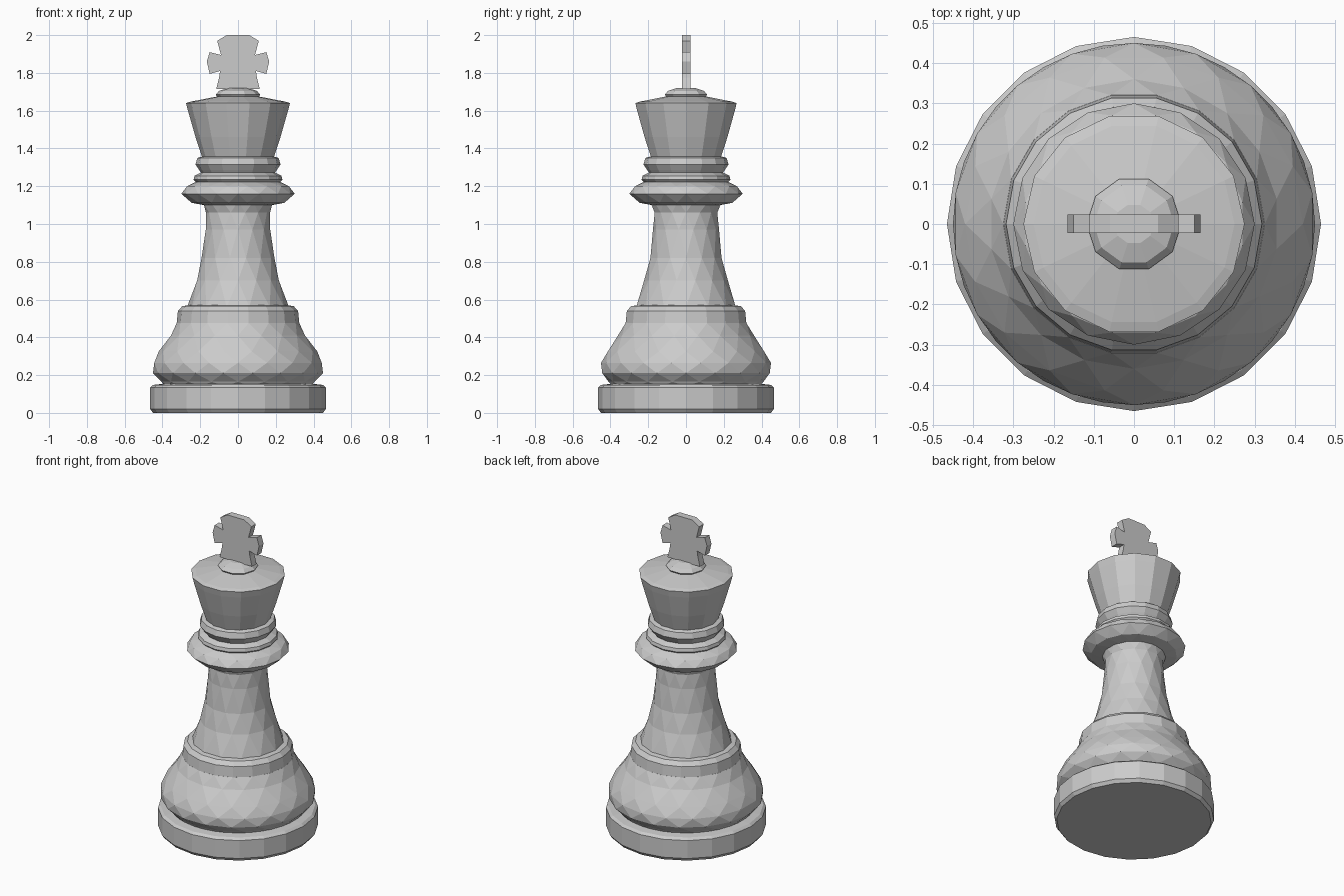
import bpy, bmesh
from math import sin, cos, pi

cube = bpy.data.objects.get("Cube")
if cube:
    bpy.data.objects.remove(cube, do_unlink=True)

# One stone-grey material for the whole piece
grey = bpy.data.materials.new("light_grey")
grey.use_nodes = True
colour = (0.6, 0.6, 0.6, 1)
grey.diffuse_color = colour
grey.node_tree.nodes["Principled BSDF"].inputs["Base Color"].default_value = colour


def finish(bm, name):
    bmesh.ops.recalc_face_normals(bm, faces=bm.faces)
    mesh = bpy.data.meshes.new(name)
    bm.to_mesh(mesh)
    bm.free()
    mesh.materials.append(grey)
    obj = bpy.data.objects.new(name, mesh)
    bpy.context.collection.objects.link(obj)
    return obj


def lathe(name, profile, sides, twisted=False):
    """Turn (radius, height) pairs; twisted offsets every other ring into triangles."""
    bm = bmesh.new()
    rings = []
    for level, (r, z) in enumerate(profile):
        shift = 0.5 * (level % 2) if twisted else 0
        angles = [2 * pi * (i + shift) / sides for i in range(sides)]
        rings.append([bm.verts.new((r * cos(a), r * sin(a), z)) for a in angles])
    for level, (low, high) in enumerate(zip(rings, rings[1:])):
        for i in range(sides):
            j = (i + 1) % sides
            if not twisted:
                bm.faces.new((low[i], low[j], high[j], high[i]))
            elif level % 2 == 0:
                bm.faces.new((low[i], low[j], high[i]))
                bm.faces.new((low[j], high[j], high[i]))
            else:
                bm.faces.new((low[i], high[j], high[i]))
                bm.faces.new((low[i], low[j], high[j]))
    bm.faces.new(rings[0])
    bm.faces.new(rings[-1])
    return finish(bm, name)


# Base disc and swelling foot
lathe("base_disc", [(0.45, 0), (0.465, 0.02), (0.465, 0.135), (0.45, 0.148),
                    (0.39, 0.155)], 20)
lathe("foot", [(0.39, 0.14), (0.41, 0.165), (0.45, 0.21), (0.45, 0.265),
               (0.42, 0.325), (0.36, 0.41), (0.325, 0.475)], 18, True)
lathe("foot_rim", [(0.325, 0.47), (0.318, 0.54), (0.295, 0.565), (0.25, 0.572)], 18)

# Tapering stem
lathe("stem", [(0.27, 0.56), (0.222, 0.7), (0.193, 0.82), (0.175, 0.97),
               (0.17, 1.06), (0.19, 1.12)], 14, True)

# Collar and stacked rings under the head
lathe("collar", [(0.18, 1.1), (0.25, 1.112), (0.3, 1.16), (0.275, 1.2),
                 (0.22, 1.225)], 16, True)
lathe("lower_ring", [(0.21, 1.21), (0.235, 1.235), (0.23, 1.255), (0.19, 1.275)], 16)
lathe("upper_ring", [(0.19, 1.265), (0.205, 1.285), (0.225, 1.315), (0.215, 1.35),
                     (0.18, 1.36)], 16)

# Flared head with a shallow domed top, and finial button
lathe("head", [(0.185, 1.34), (0.225, 1.46), (0.265, 1.6), (0.275, 1.64),
               (0.25, 1.648), (0.11, 1.675)], 14)
lathe("finial", [(0.09, 1.65), (0.118, 1.685), (0.1, 1.705), (0.05, 1.72)], 10)

# Flat cross, mirrored from its right-hand outline
half = [(0.115, 1.715), (0.1, 1.775), (0.095, 1.81), (0.15, 1.795), (0.165, 1.86),
        (0.15, 1.91), (0.09, 1.895), (0.11, 1.97), (0.06, 2.0)]
outline = half + [(-x, z) for x, z in reversed(half)]
bm = bmesh.new()
plate = bm.faces.new([bm.verts.new((x, -0.022, z)) for x, z in outline])
extruded = bmesh.ops.extrude_face_region(bm, geom=[plate], use_keep_orig=True)
moved = [v for v in extruded["geom"] if isinstance(v, bmesh.types.BMVert)]
bmesh.ops.translate(bm, verts=moved, vec=(0, 0.045, 0))
finish(bm, "cross")
